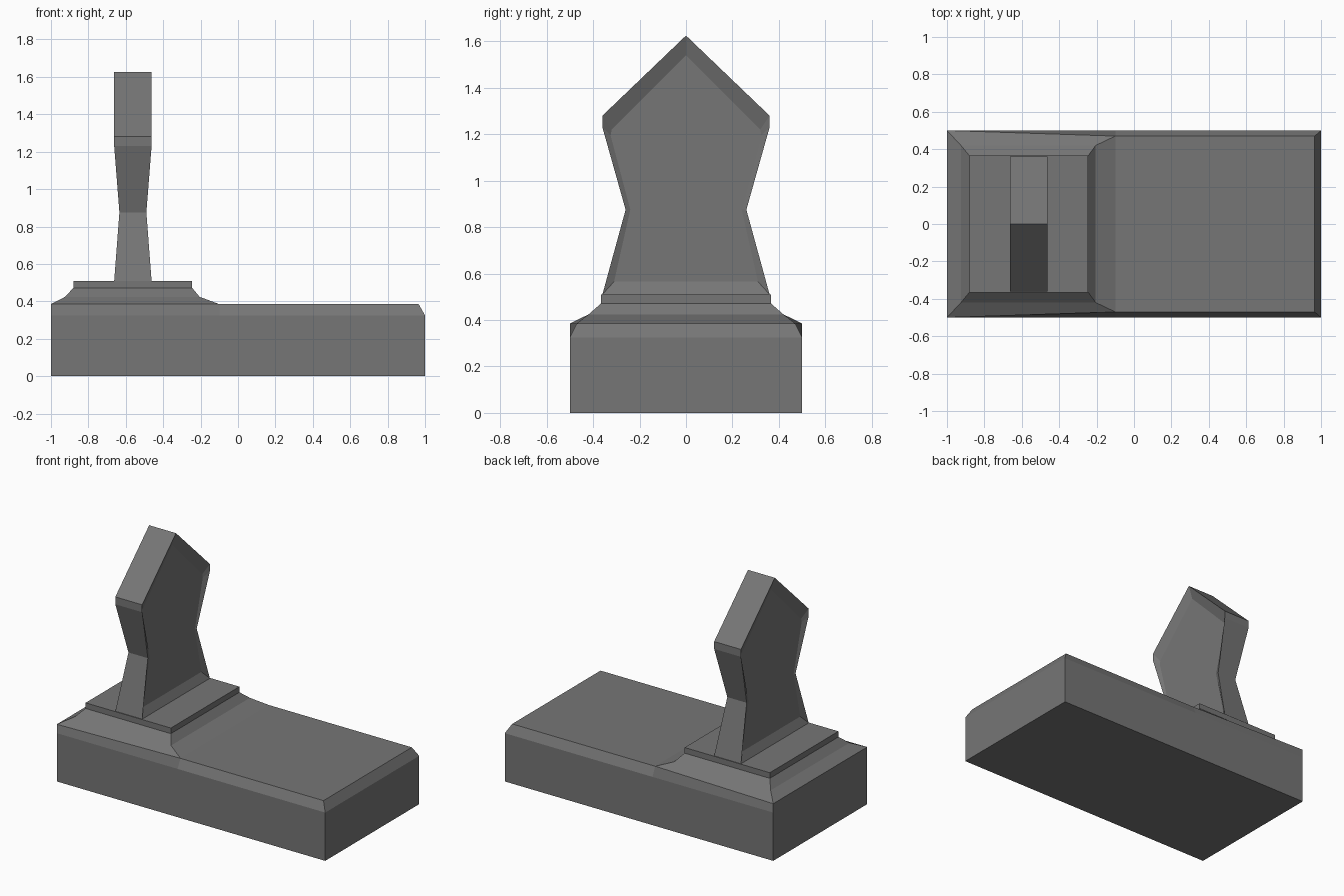
import bpy, bmesh

if "Cube" in bpy.data.objects:
    bpy.data.objects.remove(bpy.data.objects["Cube"])

# Dark grey stone
stone = bpy.data.materials.new("dark_stone")
stone.diffuse_color = (0.18, 0.18, 0.18, 1)
stone.use_nodes = True
stone.node_tree.nodes["Principled BSDF"].inputs["Base Color"].default_value = stone.diffuse_color


def make_object(name, rings, cap_first=None, cap_last=None):
    """Skin closed rings of equal length; caps are index lists into the end rings."""
    bm = bmesh.new()
    loops = [[bm.verts.new(p) for p in ring] for ring in rings]
    n = len(rings[0])
    for a, b in zip(loops, loops[1:]):
        for i in range(n):
            j = (i + 1) % n
            bm.faces.new((a[i], a[j], b[j], b[i]))
    if cap_first:
        bm.faces.new([loops[0][i] for i in reversed(cap_first)])
    if cap_last:
        bm.faces.new([loops[-1][i] for i in cap_last])
    mesh = bpy.data.meshes.new(name)
    bm.to_mesh(mesh)
    bm.free()
    mesh.materials.append(stone)
    obj = bpy.data.objects.new(name, mesh)
    bpy.context.collection.objects.link(obj)
    return obj


def slab_ring(x1, y1, z, mid_y):
    """Six-point outline with a break where the plinth slope ends."""
    return [(-1, -0.5, z), (-0.1, -mid_y, z), (x1, -y1, z),
            (x1, y1, z), (-0.1, mid_y, z), (-1, 0.5, z)]


# Grave slab: straight walls with a chamfer on the low end
make_object("grave_slab", [
    slab_ring(1, 0.5, 0, 0.5),
    slab_ring(1, 0.5, 0.325, 0.5),
    slab_ring(0.966, 0.47, 0.385, 0.47),
], cap_first=range(6), cap_last=[1, 2, 3, 4])


def rect(x0, x1, y0, y1, z):
    return [(x0, -y0, z), (x1, -y1, z), (x1, y1, z), (x0, y0, z)]


# Stepped plinth that flares into the slab
make_object("plinth", [
    rect(-1, -0.1, 0.5, 0.47, 0.385),
    rect(-0.925, -0.205, 0.42, 0.42, 0.424),
    rect(-0.88, -0.245, 0.365, 0.365, 0.472),
    rect(-0.88, -0.245, 0.365, 0.365, 0.51),
], cap_last=range(4))

# Headstone half outlines: (y, z, half thickness), bottom to eave, then apex
outer = [(0.36, 0.51, 0.1), (0.26, 0.875, 0.072), (0.36, 1.23, 0.1), (0.36, 1.28, 0.1)]
outer_apex = (0, 1.625, 0.1)
inner = [(0.31, 0.565, 0.072), (0.24, 0.875, 0.072), (0.325, 1.195, 0.072), (0.32, 1.22, 0.072)]
inner_apex = (0, 1.54, 0.072)


def stone_ring(half, apex, side):
    full = half + [apex] + [(-y, z, t) for y, z, t in reversed(half)]
    return [(-0.562 + side * t, y, z) for y, z, t in full]


# Headstone: waisted pointed stone with a thin raised rim on both faces
make_object("headstone", [
    stone_ring(inner, inner_apex, -1),
    stone_ring(outer, outer_apex, -1),
    stone_ring(outer, outer_apex, 1),
    stone_ring(inner, inner_apex, 1),
], cap_first=range(9), cap_last=range(9))
